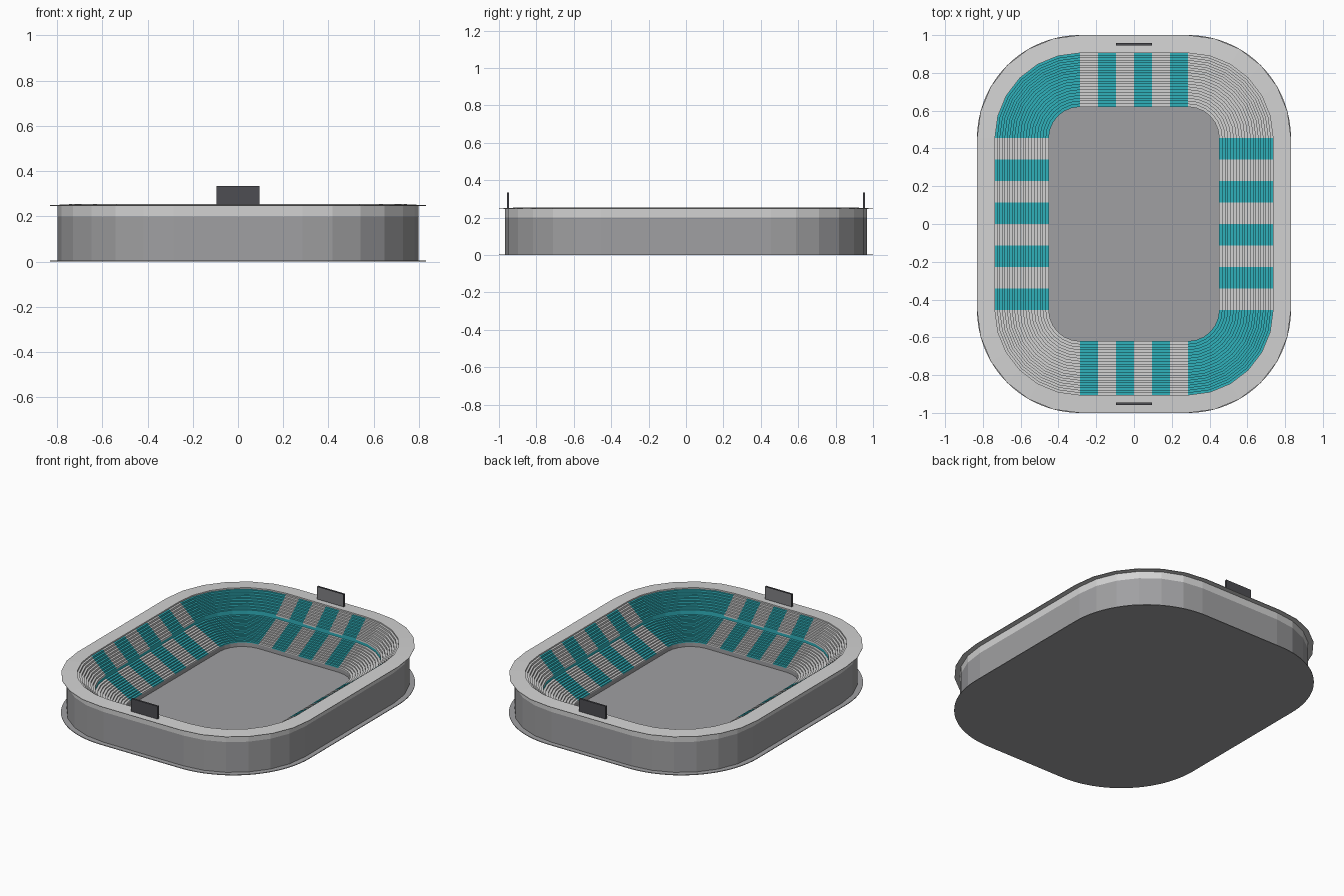
import bpy, bmesh, math

default = bpy.data.objects.get("Cube")
if default:
    bpy.data.objects.remove(default, do_unlink=True)

CX, CY = 0.286, 0.455                      # corner centres shared by every ring
R_PITCH, R_MID, R_TOP, R_WALL, R_EDGE = 0.165, 0.345, 0.45, 0.513, 0.545


def material(name, color):
    m = bpy.data.materials.new(name)
    m.use_nodes = True
    m.diffuse_color = (*color, 1)
    m.node_tree.nodes["Principled BSDF"].inputs["Base Color"].default_value = (*color, 1)
    return m


GREY = material("concrete grey", (0.35, 0.35, 0.36))
LIGHT = material("light grey", (0.65, 0.65, 0.65))
TEAL = material("teal seats", (0.03, 0.44, 0.50))
DARK = material("dark frame", (0.075, 0.075, 0.085))
SCREEN = material("screen grey", (0.22, 0.22, 0.23))


def ring(r, z, arc=6):
    """Rounded rectangle, counter-clockwise from the front left; also gives section numbers."""
    pts, sections, number = [], [], 0
    corners = [(CX, -CY), (CX, CY), (-CX, CY), (-CX, -CY)]
    for side, (cx, cy) in enumerate(corners):
        a0 = math.radians(90 * side - 90)
        ox, oy = corners[side - 1]
        blocks = 8 if side % 2 else 6
        dx, dy = r * math.cos(a0), r * math.sin(a0)
        for k in range(blocks):
            t = k / blocks
            pts.append((ox + (cx - ox) * t + dx, oy + (cy - oy) * t + dy, z))
            sections.append(number)
            number += 1
        for k in range(arc):
            a = a0 + math.pi / 2 * k / arc
            pts.append((cx + r * math.cos(a), cy + r * math.sin(a), z))
            sections.append(number)
        number += 1
    return pts, sections


def finish(name, bm, mats):
    mesh = bpy.data.meshes.new(name)
    bm.to_mesh(mesh)
    bm.free()
    for m in mats:
        mesh.materials.append(m)
    ob = bpy.data.objects.new(name, mesh)
    bpy.context.collection.objects.link(ob)
    return ob


def loft(name, profile, mats, rule=lambda row, section: 0, arc=6, caps=False):
    """Sweep a (radius, height) profile around the rounded rectangle."""
    bm = bmesh.new()
    sections = ring(1, 0, arc)[1]
    loops = [[bm.verts.new(p) for p in ring(r, z, arc)[0]] for r, z in profile]
    n = len(sections)
    for row, (a, b) in enumerate(zip(loops, loops[1:])):
        for i in range(n):
            j = (i + 1) % n
            f = bm.faces.new((a[i], a[j], b[j], b[i]))
            f.material_index = rule(row, sections[i])
    if caps:
        bm.faces.new(loops[0][::-1])
        bm.faces.new(loops[-1])
    return finish(name, bm, mats)


def steps(r0, z0, r1, z1, rows):
    """Stair profile running from the top back edge down to the front."""
    pts = [(r1, z1)]
    for k in range(rows):
        r = r1 + (r0 - r1) * (k + 1) / rows
        pts.append((r, pts[-1][1]))
        pts.append((r, z1 + (z0 - z1) * (k + 1) / rows))
    return pts


def checker(row, section):
    return 1 - section % 2


# Ground slab, which is also the playing field
loft("ground", [(R_EDGE, 0), (R_EDGE, 0.004)], [GREY], arc=24, caps=True)

# Outer wall, light fascia and roof ring
loft("outer_wall", [(R_WALL, 0.004), (R_WALL, 0.2)], [GREY])
loft("fascia", [(R_WALL, 0.2), (R_WALL, 0.246)], [LIGHT])
loft("roof_ring", [(R_WALL, 0.246), (R_EDGE, 0.246), (R_EDGE, 0.249), (R_TOP, 0.254),
                   (R_TOP, 0.245)], [LIGHT])

# Two seating tiers with alternating blocks, split by a teal parapet
loft("upper_tier", steps(R_MID, 0.146, R_TOP, 0.245, 8), [LIGHT, TEAL], checker)
loft("tier_parapet", [(R_MID, 0.146), (R_MID, 0.128)], [TEAL])
loft("lower_tier", steps(R_PITCH, 0.03, R_MID, 0.128, 12), [LIGHT, TEAL], checker)
loft("field_wall", [(R_PITCH, 0.03), (R_PITCH, 0.004)], [GREY])

# Scoreboards at both ends, with the screen inset on the inward face
for name, side in (("front_scoreboard", -1), ("back_scoreboard", 1)):
    bm = bmesh.new()
    bmesh.ops.create_cube(bm, size=1)
    for v in bm.verts:
        v.co = (v.co.x * 0.19, side * 0.952 + v.co.y * 0.012, 0.2925 + v.co.z * 0.083)
    bm.normal_update()
    inner = [f for f in bm.faces if f.normal.y * side < -0.9]
    bmesh.ops.inset_region(bm, faces=inner, thickness=0.005, depth=-0.001)
    inner[0].material_index = 1
    finish(name, bm, [DARK, SCREEN])
